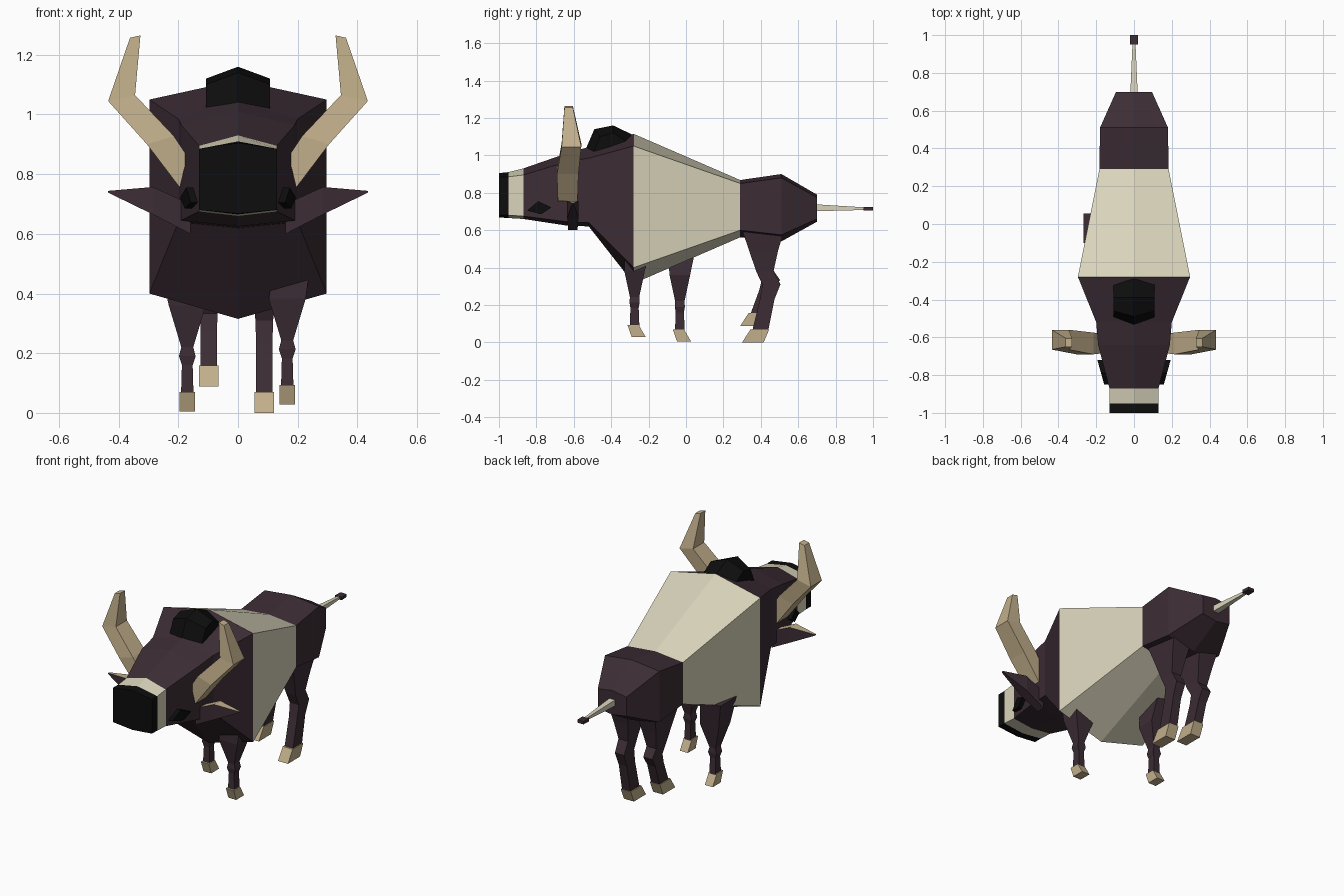
import bpy, bmesh
from mathutils import Vector

if "Cube" in bpy.data.objects:
    bpy.data.objects.remove(bpy.data.objects["Cube"])


def material(name, rgb):
    m = bpy.data.materials.new(name)
    m.diffuse_color = (*rgb, 1)
    m.use_nodes = True
    m.node_tree.nodes["Principled BSDF"].inputs["Base Color"].default_value = m.diffuse_color
    return m


HIDE = material("dark_hide", (0.045, 0.026, 0.035))
CREAM = material("cream_wool", (0.70, 0.66, 0.50))
HORN = material("tan_horn", (0.54, 0.43, 0.26))
BLACK = material("black", (0.004, 0.004, 0.004))


def loft(name, rings, mats, bands=None):
    """Skin a list of equal-sized rings; bands gives a material index per segment."""
    bm = bmesh.new()
    vs = [[bm.verts.new(p) for p in r] for r in rings]
    n = len(rings[0])
    last = len(rings) - 2
    for i in range(last + 1):
        for j in range(n):
            k = (j + 1) % n
            f = bm.faces.new((vs[i][j], vs[i][k], vs[i + 1][k], vs[i + 1][j]))
            f.material_index = bands[i] if bands else 0
    for ring, i in ((vs[0], 0), (vs[-1], last)):
        f = bm.faces.new(ring)
        f.material_index = bands[i] if bands else 0
    bmesh.ops.recalc_face_normals(bm, faces=bm.faces)
    me = bpy.data.meshes.new(name)
    bm.to_mesh(me)
    bm.free()
    for m in mats:
        me.materials.append(m)
    ob = bpy.data.objects.new(name, me)
    bpy.context.collection.objects.link(ob)
    return ob


def hexagon(y, w, low, high, keel, ridge):
    """Upright cross-section with peaked top and bottom."""
    return [(-w, y, low), (0, y, keel), (w, y, low), (w, y, high), (0, y, ridge), (-w, y, high)]


def rect(z, x0, x1, y0, y1):
    return [(x0, y0, z), (x1, y0, z), (x1, y1, z), (x0, y1, z)]


def flip(rings, s):
    return [[(s * x, y, z) for x, y, z in r] for r in rings]


# Head and body in one skin, coloured by bands along the length
loft("body", [
    hexagon(-1.00, 0.13, 0.68, 0.885, 0.668, 0.905),
    hexagon(-0.95, 0.13, 0.68, 0.885, 0.665, 0.91),
    hexagon(-0.87, 0.13, 0.675, 0.895, 0.66, 0.93),
    hexagon(-0.64, 0.19, 0.645, 0.965, 0.625, 1.01),
    hexagon(-0.52, 0.20, 0.64, 0.985, 0.62, 1.045),
    hexagon(-0.28, 0.297, 0.40, 1.05, 0.315, 1.115),
    hexagon(0.29, 0.183, 0.60, 0.85, 0.562, 0.868),
    hexagon(0.51, 0.18, 0.575, 0.88, 0.54, 0.90),
    hexagon(0.70, 0.095, 0.66, 0.775, 0.645, 0.79),
], [HIDE, CREAM, BLACK], [2, 1, 0, 0, 0, 1, 0, 0])

# Tuft of black hair on the neck
prof = [(0.0, [(-0.55, 1.0), (-0.49, 1.14), (-0.39, 1.16), (-0.285, 1.11), (-0.285, 1.02)]),
        (0.108, [(-0.51, 0.98), (-0.46, 1.10), (-0.39, 1.12), (-0.31, 1.07), (-0.31, 1.0)])]
loft("neck_tuft", [[(s * prof[i][0], y, z) for y, z in prof[i][1]]
                   for i, s in ((1, -1), (0, 1), (1, 1))], [BLACK])

# Horns: (inner x, inner z, outer x, outer z, front y, back y)
horn = [(0.17, 0.86, 0.195, 0.755, -0.685, -0.58),
        (0.215, 0.928, 0.305, 0.90, -0.69, -0.575),
        (0.345, 1.065, 0.435, 1.045, -0.665, -0.56),
        (0.327, 1.265, 0.362, 1.257, -0.65, -0.605)]
horn_rings = [[(a, f, b), (c, f, d), (c, k, d), (a, k, b)] for a, b, c, d, f, k in horn]

# Ears: (x, low z, high z, front y, back y), taper to a point
ear = [(0.16, 0.60, 0.70, -0.63, -0.58), (0.285, 0.665, 0.757, -0.635, -0.575),
       (0.435, 0.738, 0.744, -0.61, -0.60)]
ear_rings = [[(x, f, a), (x, f, b), (x, k, b), (x, k, a)] for x, a, b, f, k in ear]

# Eyes: diamond plates along the slanted cheeks
diamond = [(-0.85, 0.705), (-0.79, 0.755), (-0.72, 0.722), (-0.775, 0.685)]
eye_rings = [[(0.13 + (y + 0.87) * 0.28 + d, y, z) for y, z in diamond] for d in (-0.03, 0.022)]

for s, side in ((1, "right"), (-1, "left")):
    loft("horn_" + side, flip(horn_rings, s), [HORN])
    e = loft("ear_" + side, flip(ear_rings, s), [HIDE, HORN])
    for p in e.data.polygons:
        if p.normal.z > 0.6:
            p.material_index = 1
    loft("eye_" + side, flip(eye_rings, s), [BLACK])


def front_leg(side, s, cx, cy, dz, top):
    """Front leg: thin shank, knee bulge and flared shoulder, with a hoof."""
    spec = [(0.06, 0.021, 0.026), (0.16, 0.018, 0.022), (0.19, 0.028, 0.027),
            (0.22, 0.02, 0.025), (0.36, 0.062, 0.055)]
    rings = [rect(z + dz, s * cx - hx, s * cx + hx, cy - hy, cy + hy) for z, hx, hy in spec]
    loft("front_leg_" + side, rings + [top], [HIDE])
    loft("front_hoof_" + side, [
        rect(0.005 + dz, s * cx - 0.026, s * cx + 0.026, cy - 0.015, cy + 0.06),
        rect(0.07 + dz, s * cx - 0.026, s * cx + 0.026, cy - 0.038, cy + 0.022)], [HORN])


front_leg("right", 1, 0.165, -0.275, 0.023, rect(0.48, 0.12, 0.24, -0.33, -0.20))
front_leg("left", -1, 0.17, -0.033, 0.0, rect(0.52, -0.267, -0.13, -0.10, 0.055))


def back_leg(side, cx, dy, dz):
    """Back leg: hock bulge backward, widening thigh, and a hoof."""
    spec = [(0.065, 0.028, 0.355, 0.44), (0.23, 0.027, 0.395, 0.473),
            (0.31, 0.03, 0.408, 0.505), (0.38, 0.032, 0.375, 0.468),
            (0.49, 0.048, 0.338, 0.492), (0.60, 0.065, 0.30, 0.525)]
    rings = []
    for z, hx, y0, y1 in spec:
        k = max(0, (0.40 - z) / 0.335)      # lifted foot shift fades out upward
        rings.append(rect(z + dz * k, cx - hx, cx + hx, y0 + dy * k, y1 + dy * k))
    loft("back_leg_" + side, rings, [HIDE])
    loft("back_hoof_" + side, [
        rect(dz, cx - 0.033, cx + 0.033, 0.30 + dy, 0.415 + dy),
        rect(0.07 + dz, cx - 0.033, cx + 0.033, 0.345 + dy, 0.445 + dy)], [HORN])


back_leg("right", 0.088, 0.0, 0.0)
back_leg("left", -0.098, -0.01, 0.088)


def bar(y, w, z, h):
    return [(-w, y, z - h), (w, y, z - h), (w, y, z + h), (-w, y, z + h)]


# Tail and its dark tip
loft("tail", [bar(0.68, 0.02, 0.72, 0.019), bar(0.955, 0.008, 0.715, 0.007)], [CREAM])
loft("tail_tip", [bar(0.95, 0.022, 0.715, 0.009), bar(1.0, 0.02, 0.715, 0.009)], [HIDE])
